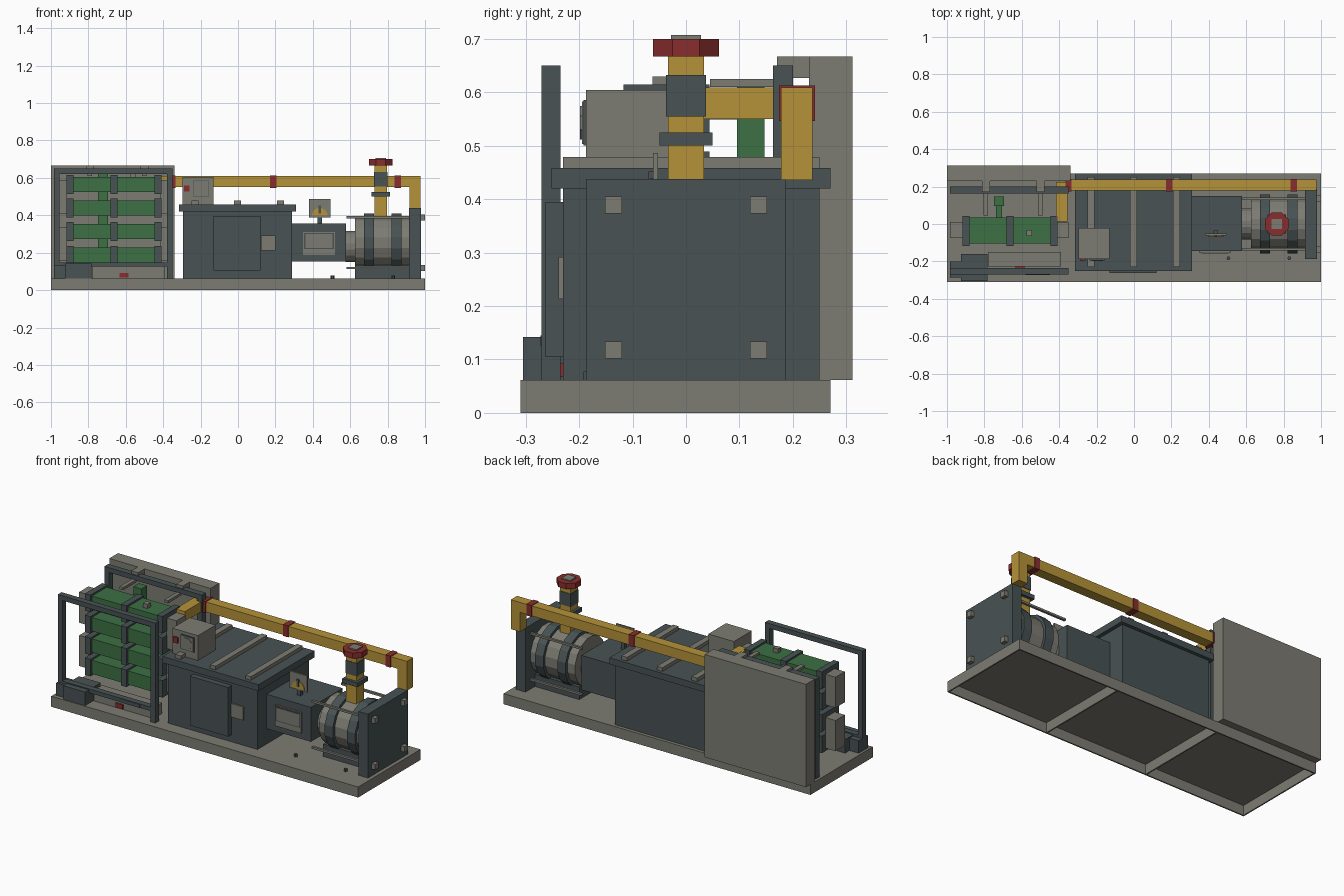
import bpy, math
from mathutils import Matrix

if "Cube" in bpy.data.objects:
    bpy.data.objects.remove(bpy.data.objects["Cube"], do_unlink=True)


def material(name, rgb):
    m = bpy.data.materials.new(name)
    m.use_nodes = True
    m.diffuse_color = (*rgb, 1)
    bsdf = m.node_tree.nodes["Principled BSDF"]
    bsdf.inputs["Base Color"].default_value = (*rgb, 1)
    bsdf.inputs["Roughness"].default_value = 0.8
    return m


GREY = material("warm_grey", (0.205, 0.2, 0.17))
SLATE = material("slate", (0.065, 0.085, 0.088))
YELLOW = material("pipe_yellow", (0.46, 0.29, 0.04))
GREEN = material("tank_green", (0.048, 0.16, 0.058))
RED = material("valve_red", (0.25, 0.027, 0.027))


def box(name, x, y, z, mat):
    """Box from (min, max) ranges on each axis."""
    bpy.ops.mesh.primitive_cube_add(size=1)
    ob = bpy.context.object
    ob.name = name
    size = [r[1] - r[0] for r in (x, y, z)]
    mid = [(r[0] + r[1]) / 2 for r in (x, y, z)]
    ob.data.transform(Matrix.Diagonal((*size, 1)))
    ob.location = mid
    ob.data.materials.append(mat)
    return ob


def around(c, half):
    return (c - half, c + half)


def cylinder(name, start, length, radius, axis, mat, sides=16):
    """Flat-sided cylinder growing from start along +axis."""
    bpy.ops.mesh.primitive_cylinder_add(vertices=sides, radius=radius, depth=length)
    ob = bpy.context.object
    ob.name = name
    ob.data.transform(Matrix.Rotation(math.pi / sides, 4, 'Z'))
    ob.data.transform(Matrix.Translation((0, 0, length / 2)))
    if axis == 'X':
        ob.data.transform(Matrix.Rotation(math.pi / 2, 4, 'Y'))
    elif axis == 'Y':
        ob.data.transform(Matrix.Rotation(-math.pi / 2, 4, 'X'))
    ob.location = start
    ob.data.materials.append(mat)
    return ob


# Skid: thin deck over an open frame of rails
FLOOR = 0.062
box("deck", (-1, 1), (-0.31, 0.27), (0.058, FLOOR), GREY)
for side, y in (("front", -0.31), ("back", 0.262)):
    box(f"{side}_rail", (-1, 1), (y, y + 0.008), (0, 0.06), GREY)
for i, x in enumerate((-1, -0.34, 0.33, 0.992)):
    box(f"cross_rail_{i}", (x, x + 0.008), (-0.305, 0.265), (0, 0.06), GREY)
for i, x in enumerate((-0.5, 0.505, 0.83)):
    cylinder(f"deck_bolt_{i}", (x, -0.183, FLOOR), 0.015, 0.01, 'Z', SLATE, 6)

# Radiator panel behind the tanks
box("rear_panel", (-1, -0.34), (0.23, 0.312), (FLOOR, 0.667), GREY)

# Tank rack frames
for side, y in (("front", (-0.27, -0.235)), ("rear", (0.163, 0.2))):
    for i, x in enumerate((-0.985, -0.38)):
        box(f"{side}_post_{i}", (x, x + 0.03), y, (FLOOR, 0.65), SLATE)
    box(f"{side}_top_bar", (-0.985, -0.35), y, (0.622, 0.65), SLATE)
    box(f"{side}_bottom_bar", (-0.985, -0.35), y, (0.125, 0.148), SLATE)
for x in (-0.792, -0.5):
    box("panel_bracket", around(x, 0.022), (0.17, 0.232), (0.627, 0.667), GREY)
    box("tank_strap", around(x, 0.012), (0.045, 0.17), (0.61, 0.625), GREY)

# Four stacked tanks with bands and a shared riser
for i in range(4):
    z = 0.565 - 0.126 * i
    box(f"tank_{i}", (-0.91, -0.415), (-0.103, 0.034), around(z, 0.04), GREEN)
    for x in (-0.898, -0.663, -0.428):
        box(f"tank_band_{i}", around(x, 0.018), (-0.117, 0.044), around(z, 0.05), SLATE)
    box(f"riser_branch_{i}", around(-0.722, 0.016), (0.03, 0.1), around(z, 0.016), GREEN)
box("riser", around(-0.722, 0.026), (0.095, 0.147), (0.13, 0.62), GREEN)
box("tank_cap", around(-0.56, 0.015), (-0.063, -0.033), (0.605, 0.63), GREY)
for z in (0.245, 0.5):
    for x in (-0.95, -0.382):
        box("tank_end_box", around(x, 0.033), (-0.075, 0.012), around(z, 0.09), GREY)

# Small equipment at the foot of the rack
box("junction_box", (-0.925, -0.783), (-0.305, -0.16), (FLOOR, 0.142), SLATE)
box("corner_box", (-0.985, -0.92), (-0.285, -0.2), (FLOOR, 0.135), SLATE)
box("foot_unit", (-0.78, -0.39), (-0.228, -0.15), (FLOOR, 0.125), GREY)
box("foot_cover", (-0.58, -0.45), (-0.272, -0.235), (0.125, 0.145), SLATE)
box("foot_valve", around(-0.61, 0.024), (-0.236, -0.226), (0.067, 0.092), RED)

# Main housing with lid, ribs and door
box("housing", (-0.295, 0.288), (-0.23, 0.25), (FLOOR, 0.425), SLATE)
box("housing_lid", (-0.315, 0.31), (-0.252, 0.27), (0.42, 0.458), SLATE)
for x in (-0.23, -0.003, 0.227):
    box("lid_rib", around(x, 0.018), (-0.23, 0.25), (0.455, 0.479), GREY)
box("housing_door", (-0.13, 0.12), (-0.263, -0.228), (0.105, 0.395), SLATE)
box("door_latch", (0.122, 0.2), (-0.239, -0.228), (0.213, 0.292), GREY)

# Control box on the lid
box("control_box", (-0.297, -0.13), (-0.187, -0.022), (0.455, 0.604), GREY)
box("control_cover", around(-0.197, 0.043), (-0.192, -0.186), around(0.543, 0.043), SLATE)
box("control_plate", around(-0.197, 0.04), (-0.195, -0.186), around(0.543, 0.04), GREY)
cylinder("control_dial", (-0.197, -0.198, 0.543), 0.008, 0.034, 'Y', GREY, 8)
box("control_button", around(-0.273, 0.015), (-0.195, -0.186), around(0.543, 0.017), RED)

# Coupling box with its inspection window and gauge
box("coupling_box", (0.285, 0.577), (-0.145, 0.15), (0.152, 0.355), SLATE)
box("window_frame", (0.348, 0.518), (-0.152, -0.144), (0.188, 0.312), GREY)
box("window_border", (0.354, 0.512), (-0.155, -0.15), (0.22, 0.306), SLATE)
box("window_plate", (0.36, 0.506), (-0.157, -0.15), (0.226, 0.3), GREY)
box("gauge_stem", around(0.437, 0.012), (-0.06, -0.035), (0.35, 0.4), SLATE)
box("gauge_plate", around(0.437, 0.057), (-0.062, -0.052), (0.388, 0.486), GREY)
dial = cylinder("gauge_dial", (0.437, -0.066, 0.398), 0.006, 0.042, 'Y', YELLOW, 12)
for v in dial.data.vertices:
    v.co.z = max(v.co.z, 0)
box("gauge_needle", around(0.437, 0.007), (-0.07, -0.062), (0.41, 0.452), SLATE)

# Pump barrel with bands, saddle, neck and tie rods
MID = 0.253
cylinder("pump_barrel", (0.625, 0, MID), 0.292, 0.142, 'X', GREY)
cylinder("pump_neck", (0.575, 0, MID - 0.02), 0.055, 0.085, 'X', GREY)
for x in (0.675, 0.82):
    cylinder("barrel_band", (x, 0, MID), 0.053, 0.16, 'X', SLATE)
box("pump_saddle", (0.625, 0.92), (-0.1, 0.1), (FLOOR, 0.135), SLATE)
box("end_plate", (0.915, 0.978), (-0.187, 0.187), (FLOOR, 0.438), SLATE)
for y in (-0.136, 0.136):
    for z in (0.118, 0.389):
        box("tie_rod", (0.58, 0.98), around(y, 0.007), around(z, 0.006), GREY)
        box("tie_nut", (0.975, 1), around(y, 0.016), around(z, 0.016), GREY)

# Riser with valve wheel above the pump
VX = 0.763
for name, half, z, mat in (
        ("valve_pipe", 0.034, (0.38, 0.668), YELLOW),
        ("valve_flange", 0.05, (0.5, 0.525), SLATE),
        ("valve_body", 0.037, (0.555, 0.632), SLATE),
        ("wheel_nut", 0.028, (0.69, 0.707), GREY)):
    box(name, around(VX, half), around(0, half), z, mat)
cylinder("valve_wheel", (VX, 0, 0.667), 0.033, 0.067, 'Z', RED, 8)

# Overhead pipe with clamps
PIPE_Y, PIPE_Z = (0.178, 0.237), (0.55, 0.609)
box("overhead_pipe", (-0.36, 0.976), PIPE_Y, PIPE_Z, YELLOW)
box("pipe_drop", (0.916, 0.976), PIPE_Y, (0.436, 0.6), YELLOW)
box("pipe_branch", (-0.418, -0.355), (0.013, 0.225), PIPE_Z, YELLOW)
for x in (-0.35, 0.188, 0.855):
    box("pipe_clamp", around(x, 0.017), (0.174, 0.241), (0.546, 0.613), RED)
